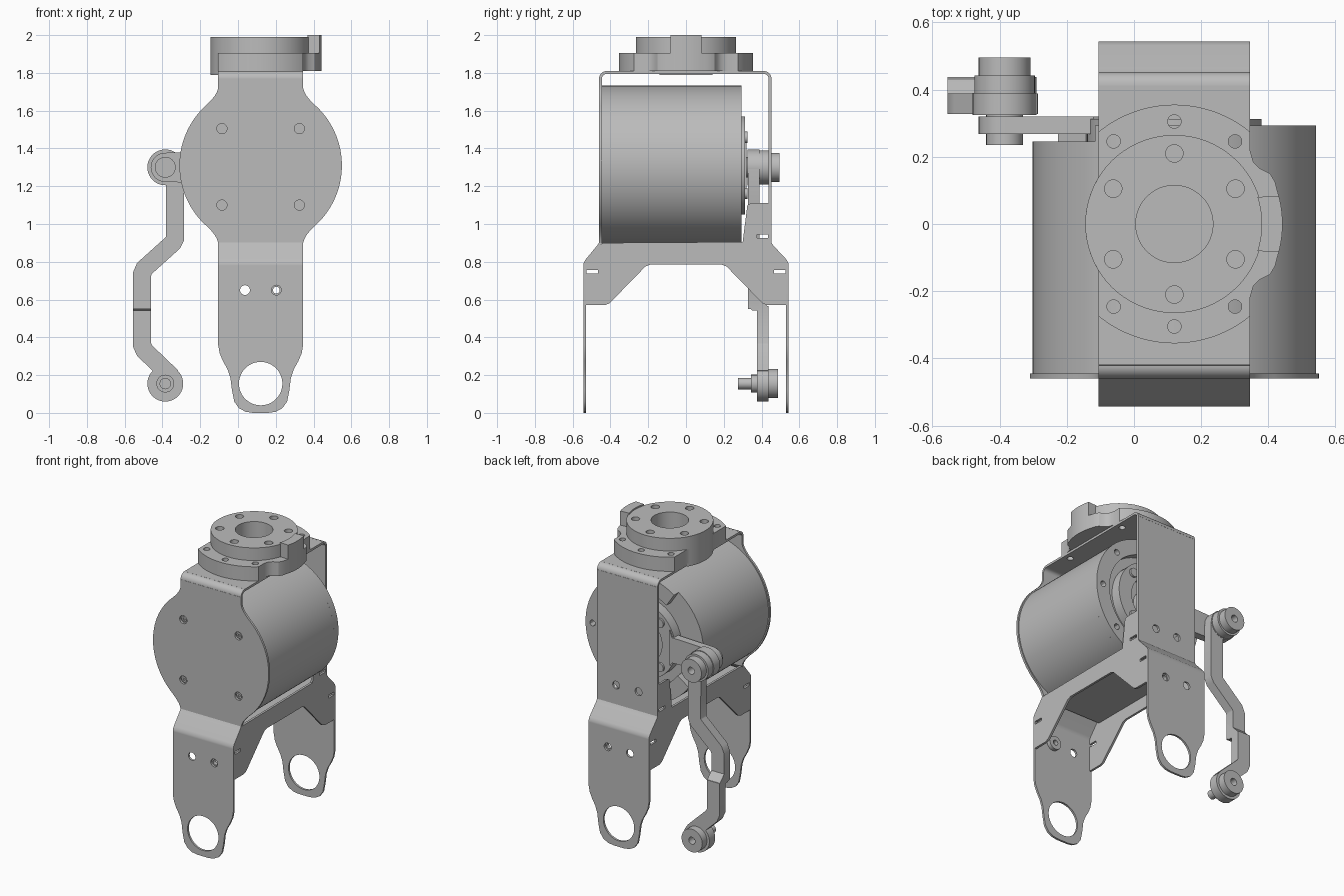
import bpy, bmesh, math
from mathutils import Vector

if "Cube" in bpy.data.objects:
    bpy.data.objects.remove(bpy.data.objects["Cube"])

grey = bpy.data.materials.new("machined grey")
grey.diffuse_color = (0.5, 0.5, 0.5, 1)
grey.use_nodes = True
grey.node_tree.nodes["Principled BSDF"].inputs["Base Color"].default_value = grey.diffuse_color
CX, CZ = 0.12, 1.31          # centre line of the motor
L, R = CX - 0.225, CX + 0.225  # sheet metal edges


def circle(u, v, r, n=24):
    return [(u + r * math.cos(2 * math.pi * i / n), v + r * math.sin(2 * math.pi * i / n)) for i in range(n)]


def arc(u, v, r, a0, a1, n):
    return [(u + r * math.cos(math.radians(a0 + (a1 - a0) * i / n)),
             v + r * math.sin(math.radians(a0 + (a1 - a0) * i / n))) for i in range(n + 1)]


def prism(name, axis, a, b, outline, holes=()):
    """Extrude an outline with holes along an axis from a to b."""
    cu = bpy.data.curves.new(name, 'CURVE')
    cu.dimensions, cu.fill_mode, cu.extrude = '2D', 'BOTH', (b - a) / 2
    for pts in [outline, *holes]:
        s = cu.splines.new('POLY')
        s.points.add(len(pts) - 1)
        for p, (u, v) in zip(s.points, pts):
            p.co = (u, v, 0, 1)
        s.use_cyclic_u = True
    tmp = bpy.data.objects.new(name, cu)
    bpy.context.collection.objects.link(tmp)
    dg = bpy.context.evaluated_depsgraph_get()
    me = bpy.data.meshes.new_from_object(tmp.evaluated_get(dg))
    bpy.data.objects.remove(tmp)
    m = (a + b) / 2
    for v in me.vertices:
        p, q, w = v.co
        v.co = {'x': (m + w, p, q), 'y': (p, m + w, q), 'z': (p, q, m + w)}[axis]
    bm = bmesh.new()
    bm.from_mesh(me)
    bmesh.ops.remove_doubles(bm, verts=bm.verts, dist=1e-5)
    bmesh.ops.recalc_face_normals(bm, faces=bm.faces)
    bm.to_mesh(me)
    bm.free()
    me.materials.clear()
    me.materials.append(grey)
    for f in me.polygons:
        f.use_smooth = True
        f.material_index = 0
    me.set_sharp_from_angle(angle=math.radians(30))
    ob = bpy.data.objects.new(name, me)
    bpy.context.collection.objects.link(ob)
    return ob


def ribbon(path, width):
    """Outline of a band of constant width around an open path."""
    pts = [Vector(p) for p in path]
    left, right = [], []
    for i, p in enumerate(pts):
        d0 = (p - pts[max(i - 1, 0)]).normalized() if i else (pts[1] - p).normalized()
        d1 = (pts[i + 1] - p).normalized() if i < len(pts) - 1 else d0
        t = (d0 + d1).normalized()
        n = Vector((-t.y, t.x)) * (width / 2 / max(t.dot(d0), 0.3))
        left.append(tuple(p + n))
        right.append(tuple(p - n))
    return left + right[::-1]


def mirror(half):
    """Close a right-hand outline (offsets from CX, top to bottom) symmetrically."""
    return [(CX + u, v) for u, v in half] + [(CX - u, v) for u, v in reversed(half)]


# motor body, with a notched rim at the back
prism("motor_body", 'y', -0.445, 0.245, circle(CX, CZ, 0.422, 96),
      )
prism("motor_rim", 'y', 0.245, 0.293,
      arc(CX, CZ, 0.422, -145, 124, 72) + arc(CX, CZ, 0.32, 124, -145, 60),
      [circle(CX + 0.37 * math.cos(t), CZ + 0.37 * math.sin(t), 0.02, 12)
       for t in [math.radians(a) for a in (-105, -45, 0, 45, 100)]])

# front plate: disc with necks above and below
screws = [(CX + sx, CZ + sz) for sx in (-0.205, 0.205) for sz in (-0.21, 0.195)]
fillet = [(0.225, 0.41), (0.231, 0.39), (0.242, 0.37), (0.262, 0.345), (0.29, 0.317)]
edge = [(u, CZ + v) for u, v in fillet]
side = arc(0, CZ, 0.43, 46, -46, 40)
low = [(u, CZ - v) for u, v in reversed(fillet)]
prism("front_plate", 'y', -0.46, -0.445, mirror([(0.225, 1.77)] + edge + side + low),
      [circle(x, z, 0.027) for x, z in screws])
for x, z in screws:
    prism("plate_screw", 'y', -0.452, -0.44, circle(x, z, 0.019), [circle(x, z, 0.009, 6)])

# back plate and the bent top of the channel
prism("back_plate", 'y', 0.437, 0.452, [(L, 0.9), (R, 0.9), (R, 1.77), (L, 1.77)],
      [circle(CX + d, 1.03, 0.026) for d in (-0.083, 0.083)])
base_holes = [circle(CX + 0.305 * math.cos(t), 0.305 * math.sin(t), 0.02)
              for t in [math.radians(a) for a in (53.7, 90, 126.3, 233.7, 270, 306.3)]]
prism("top_plate", 'z', 1.795, 1.81, [(L, -0.42), (R, -0.42), (R, 0.412), (L, 0.412)], base_holes)
prism("top_front_bend", 'x', L, R, ribbon(arc(-0.42, 1.77, 0.0325, 90, 180, 8), 0.015))
prism("top_back_bend", 'x', L, R, ribbon(arc(0.412, 1.77, 0.0325, 90, 0, 8), 0.015))

# legs: outward jog, then a tapered plate with an eye
eye = [(0.225, 0.785), (0.225, 0.36), (0.217, 0.315), (0.2, 0.275), (0.175, 0.23), (0.16, 0.185),
       (0.152, 0.12), (0.14, 0.06), (0.115, 0.025), (0.08, 0.006), (0.04, 0)]
for name, s, y0 in (("front", -1, 0.4525), ("back", 1, 0.4445)):
    prism(name + "_jog", 'x', L, R, ribbon(
        [(s * y0, 0.91), (s * y0, 0.9), (s * (y0 + 0.012), 0.882), (s * 0.526, 0.808),
         (s * 0.536, 0.79), (s * 0.536, 0.78)], 0.014))
    prism(name + "_leg", 'y', s * 0.536 - 0.007, s * 0.536 + 0.007, mirror(eye),
          [circle(CX, 0.155, 0.115, 48)] + [circle(CX + d, 0.65, 0.026) for d in (-0.083, 0.083)])
    prism(name + "_leg_nut", 'y', s * 0.515 - 0.013, s * 0.515 + 0.013,
          circle(CX + 0.083, 0.65, 0.045), [circle(CX + 0.083, 0.65, 0.018)])

# cross bracket: gusseted side flanges and a web under the motor
gusset = [(-0.44, 0.9), (-0.53, 0.805), (-0.53, 0.57), (-0.43, 0.57), (-0.405, 0.58), (-0.215, 0.775),
          (-0.19, 0.785), (0.19, 0.785), (0.215, 0.775), (0.405, 0.58), (0.43, 0.57), (0.53, 0.57),
          (0.53, 0.805), (0.437, 0.9), (0.437, 1.11), (0.345, 1.11), (0.325, 1.1), (0.3, 0.905)]
slots = [[(y, z), (y + 0.06, z), (y + 0.06, z + 0.02), (y, z + 0.02)]
         for y, z in ((-0.527, 0.737), (0.467, 0.737), (0.375, 0.925))]
for x in (L, R - 0.015):
    prism("side_flange", 'x', x, x + 0.015, gusset, slots)
prism("bracket_web", 'z', 0.868, 0.884, [(L, -0.44), (R, -0.44), (R, 0.43), (L, 0.43)])

# output flange on top
k = math.degrees(math.acos(0.225 / 0.355))
m = math.degrees(math.acos(0.225 / 0.265))
base = (arc(CX, 0, 0.355, k, 180 - k, 32) + arc(CX, 0, 0.265, 180 - m, 180 + m, 16)
        + arc(CX, 0, 0.355, 180 + k, 360 - k, 32)
        + [(R, -0.22), (0.355, -0.185), (0.375, -0.165), (0.405, -0.15), (0.42, -0.125)]
        + arc(CX, 0, 0.322, -18, 18, 12)
        + [(0.42, 0.125), (0.405, 0.15), (0.375, 0.165), (0.355, 0.185), (R, 0.22)])
bore = circle(CX, 0, 0.115, 48)
prism("flange_base", 'z', 1.81, 1.905, base, [bore] + base_holes)
prism("flange_lip", 'z', 1.79, 1.81, arc(CX, 0, 0.265, 180 - m, 180 + m, 16))
prism("flange_disc", 'z', 1.905, 1.99, circle(CX, 0, 0.265, 72),
      [bore] + [circle(CX + 0.21 * math.cos(t), 0.21 * math.sin(t), 0.026)
                for t in [math.radians(30 + 60 * i) for i in range(6)]])
prism("flange_stop", 'z', 1.9, 2.0, arc(CX, 0, 0.322, -15, 15, 10) + arc(CX, 0, 0.26, 18, -18, 10))

# rear horn and crank arm
prism("rear_horn", 'y', 0.245, 0.312, circle(CX, CZ, 0.26, 64), [circle(CX, CZ, 0.16, 48)])
prism("horn_hub", 'y', 0.245, 0.29, circle(CX, CZ, 0.09, 40), [circle(CX, CZ, 0.03)])
for a in (45, 135, 225, 315):
    t = math.radians(a)
    prism("horn_screw", 'y', 0.31, 0.325, circle(CX + 0.21 * math.cos(t), CZ + 0.21 * math.sin(t), 0.03))
JX, JZ, BZ = -0.385, 1.3, 0.155
prism("crank_arm", 'y', 0.268, 0.32, arc(JX, JZ, 0.077, 90, 270, 20) + [(-0.12, 1.215), (-0.1, 1.19), (-0.1, 1.43), (-0.12, 1.385)])
prism("crank_pin", 'y', 0.235, 0.33, circle(JX, JZ, 0.055, 32))

# push rod: two cranked halves stepped in depth
prism("upper_rod", 'y', 0.327, 0.388, ribbon(
    [(-0.335, 1.29), (-0.333, 0.925), (-0.345, 0.9), (-0.495, 0.765), (-0.508, 0.735), (-0.508, 0.55)], 0.095))
prism("lower_rod", 'y', 0.375, 0.437, ribbon(
    [(-0.508, 0.565), (-0.508, 0.36), (-0.495, 0.33), (-0.375, 0.215), (-0.35, 0.19)], 0.095))
prism("rod_step", 'x', -0.5555, -0.4605, [(0.327, 0.66), (0.327, 0.565), (0.35, 0.542), (0.437, 0.542), (0.437, 0.56), (0.388, 0.61)])

# ball joints at both ends of the rod: (start, end, radius)
for name, z, rings in (
        ("upper_joint", JZ, [(0.325, 0.39, 0.095), (0.39, 0.442, 0.09), (0.442, 0.495, 0.077)]),
        ("lower_joint", BZ, [(0.275, 0.345, 0.03), (0.345, 0.375, 0.047), (0.375, 0.437, 0.095), (0.437, 0.487, 0.077)])):
    for i, (a, b, r) in enumerate(rings):
        last = [circle(JX, z, 0.024, 16)] if i == len(rings) - 1 else []
        prism(name, 'y', a, b, circle(JX, z, r, 40), last)
